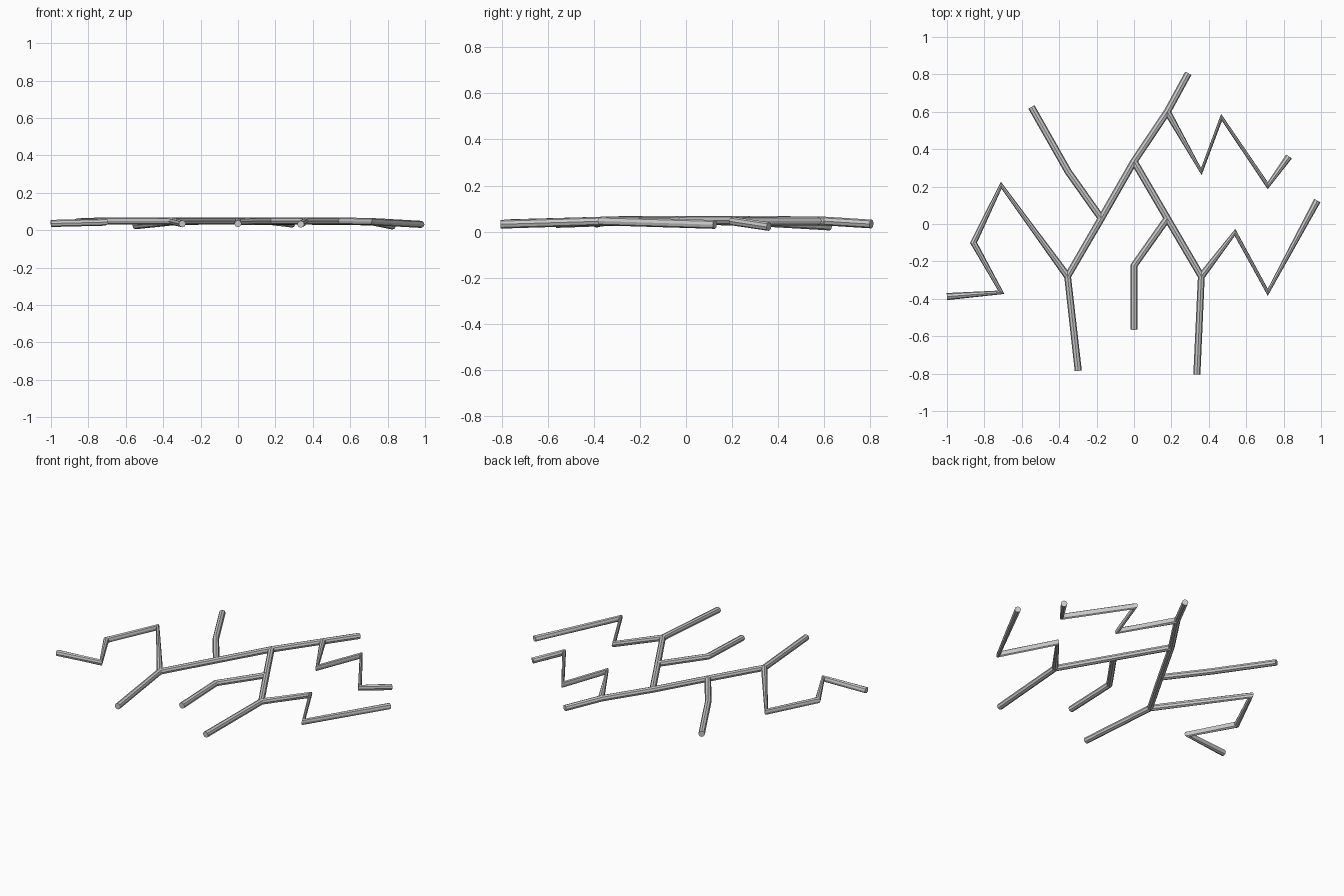
import bpy

RADIUS = 0.019

# Each rod is a path of centre-line points
RODS = {
    # main stems
    "left_stem": [(0.29, 0.805, 0.033), (0.178, 0.60, 0.046), (0, 0.335, 0.049),
                  (-0.175, 0.03, 0.049), (-0.355, -0.28, 0.048), (-0.298, -0.785, 0.034)],
    "right_stem": [(0, 0.335, 0.049), (0.178, 0.03, 0.049),
                   (0.36, -0.28, 0.048), (0.336, -0.805, 0.032)],
    # short side twigs
    "left_twig": [(-0.175, 0.03, 0.049), (-0.352, 0.28, 0.044), (-0.548, 0.625, 0.024)],
    "middle_twig": [(0.178, 0.03, 0.049), (0, -0.222, 0.047), (0, -0.565, 0.035)],
    # zigzag branches
    "left_zigzag": [(-0.355, -0.28, 0.048), (-0.71, 0.207, 0.049), (-0.858, -0.10, 0.045),
                    (-0.71, -0.365, 0.043), (-1.0, -0.388, 0.036)],
    "right_zigzag": [(0.36, -0.28, 0.048), (0.54, -0.045, 0.049),
                     (0.715, -0.365, 0.046), (0.98, 0.125, 0.031)],
    "back_zigzag": [(0.178, 0.60, 0.046), (0.36, 0.28, 0.049), (0.468, 0.57, 0.046),
                    (0.715, 0.205, 0.045), (0.828, 0.36, 0.022)],
}


def rod(name, points):
    curve = bpy.data.curves.new(name, 'CURVE')
    curve.dimensions = '3D'
    curve.bevel_depth = RADIUS
    curve.bevel_resolution = 2
    curve.use_fill_caps = True
    spline = curve.splines.new('POLY')
    spline.points.add(len(points) - 1)
    for p, co in zip(spline.points, points):
        p.co = (*co, 1)
    spline.use_smooth = False
    obj = bpy.data.objects.new(name, curve)
    bpy.context.collection.objects.link(obj)


for rod_name, path in RODS.items():
    rod(rod_name, path)
